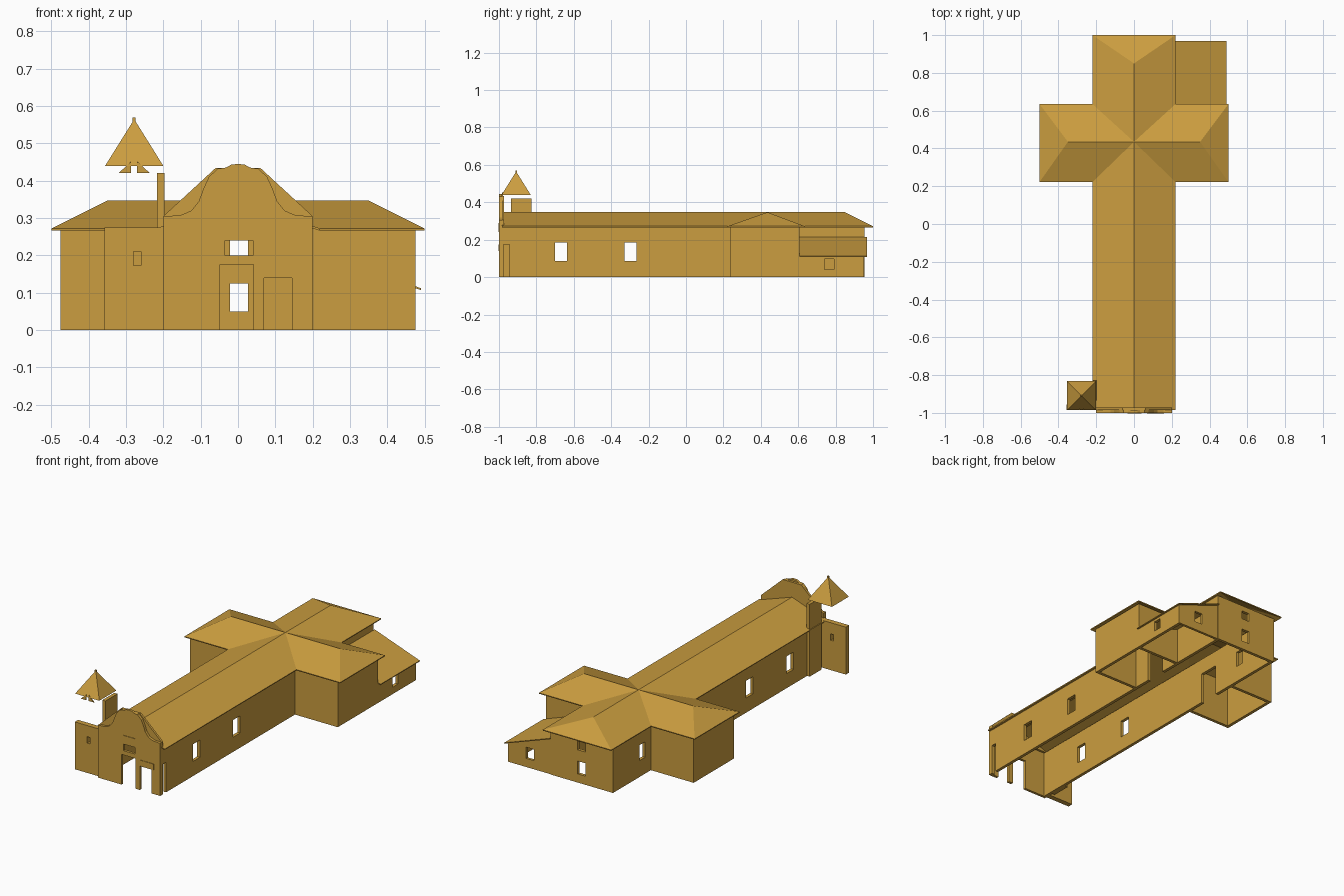
import bpy
import bmesh
from math import pi
from mathutils import Matrix, Vector

old = bpy.data.objects.get("Cube")
if old:
    bpy.data.objects.remove(old)

ochre = bpy.data.materials.new("ochre_adobe")
ochre.use_nodes = True
COLOUR = (0.60, 0.34, 0.05, 1)
ochre.diffuse_color = COLOUR
ochre.node_tree.nodes["Principled BSDF"].inputs["Base Color"].default_value = COLOUR


def finish(name, bm):
    bmesh.ops.recalc_face_normals(bm, faces=bm.faces)
    mesh = bpy.data.meshes.new(name)
    bm.to_mesh(mesh)
    bm.free()
    mesh.materials.append(ochre)
    obj = bpy.data.objects.new(name, mesh)
    bpy.context.collection.objects.link(obj)
    return obj


def cut(obj, holes):
    """Cut box-shaped openings, each given as (x0, x1, y0, y1, z0, z1)."""
    for hole in holes:
        cutter = box("cutter", *hole)
        cutter.hide_render = True
        mod = obj.modifiers.new("opening", "BOOLEAN")
        mod.operation = "DIFFERENCE"
        mod.solver = "EXACT"
        mod.object = cutter
        bpy.context.view_layer.objects.active = obj
        bpy.ops.object.modifier_apply(modifier=mod.name)
        bpy.data.objects.remove(cutter)
    return obj


def box(name, x0, x1, y0, y1, z0, z1, holes=()):
    bm = bmesh.new()
    bmesh.ops.create_cube(bm, size=1)
    for v in bm.verts:
        v.co = ((x0 + x1) / 2 + v.co.x * (x1 - x0),
                (y0 + y1) / 2 + v.co.y * (y1 - y0),
                (z0 + z1) / 2 + v.co.z * (z1 - z0))
    return cut(finish(name, bm), holes)


def slab(name, outline, y0, y1, holes=()):
    """Extrude an (x, z) outline from y0 to y1."""
    bm = bmesh.new()
    face = bm.faces.new([bm.verts.new((x, y0, z)) for x, z in outline])
    new = bmesh.ops.extrude_face_region(bm, geom=[face])["geom"]
    bmesh.ops.translate(bm, vec=(0, y1 - y0, 0),
                        verts=[g for g in new if isinstance(g, bmesh.types.BMVert)])
    return cut(finish(name, bm), holes)


def mirrored(half):
    return half + [(-x, z) for x, z in reversed(half) if x > 0]


T = 0.018      # wall thickness
EAVE = 0.272
RIDGE = 0.347
NAVE = 0.2     # half width of the nave
WING = 0.475   # half width across the transept
FRONT, BACK = -0.985, 0.955
CROSS0, CROSS1 = 0.237, 0.608

# Nave and chancel side walls, with windows and inner doorways
for side, label in ((1, "left"), (-1, "right")):
    xs = sorted((side * NAVE, side * (NAVE - T)))
    reach = (xs[0] - 0.03, xs[1] + 0.03)
    openings = [(*reach, -0.70, -0.635, 0.085, 0.185),
                (*reach, -0.33, -0.265, 0.085, 0.185),
                (*reach, 0.36, 0.48, -0.01, 0.18)]
    if side > 0:
        openings.append((*reach, -0.975, -0.945, -0.01, 0.175))
    else:
        openings.append((*reach, 0.66, 0.71, 0.095, 0.185))
    box(label + "_nave_wall", *xs, FRONT, BACK, 0, EAVE, openings)

    # Transept arm
    xe = sorted((side * WING, side * (WING - T)))
    box(label + "_transept_end_wall", *xe, CROSS0, CROSS1, 0, EAVE)
    xa = sorted((side * NAVE, side * (WING - T)))
    box(label + "_transept_front_wall", *xa, CROSS0, CROSS0 + T, 0, EAVE)
    box(label + "_transept_back_wall", *xa, CROSS1 - T, CROSS1, 0, EAVE)

box("chancel_back_wall", T - NAVE, NAVE - T, BACK - T, BACK, 0, EAVE,
    [(-0.022, 0.027, 0.9, 1, 0.05, 0.125), (-0.022, 0.027, 0.9, 1, 0.19, 0.24)])

# Cross-shaped hipped roof with overhanging eaves
bm = bmesh.new()
EX, EY0, EY1, MID = 0.22, 0.222, 0.635, 0.435
centre = bm.verts.new((0, MID, RIDGE))
front_ridge = bm.verts.new((0, FRONT, RIDGE))
back_ridge = bm.verts.new((0, 0.85, RIDGE))
back_corners = []
for s in (1, -1):
    def eave(x, y, z=EAVE):
        return bm.verts.new((s * x, y, z))
    front_eave, back_eave = eave(EX, FRONT), eave(EX, 1.0)
    valley0, valley1 = eave(EX, EY0), eave(EX, EY1)
    tip0, tip1 = eave(0.5, EY0), eave(0.5, EY1)
    arm_ridge = eave(0.35, MID, RIDGE)
    for corners in ((front_ridge, front_eave, valley0, centre),
                    (centre, valley0, tip0, arm_ridge),
                    (arm_ridge, tip0, tip1),
                    (centre, arm_ridge, tip1, valley1),
                    (centre, valley1, back_eave, back_ridge)):
        bm.faces.new(corners)
    back_corners.append(back_eave)
bm.faces.new((back_ridge, *back_corners))
roof = finish("cross_roof", bm)
if roof.data.polygons[0].normal.z < 0:
    roof.data.flip_normals()
shell = roof.modifiers.new("thickness", "SOLIDIFY")
shell.thickness = 0.006
shell.offset = -1

# Lean-to annex behind the left transept arm
slope = [(NAVE, 0), (WING, 0), (WING, 0.112), (NAVE, 0.212)]
slab("annex_back_wall", slope, BACK - T, BACK - 0.003,
     [(0.31, 0.36, 0.9, 1, 0.05, 0.115)])
box("annex_side_wall", WING - T, WING, CROSS1, BACK - T, 0, 0.112,
    [(0.4, 0.5, 0.74, 0.79, 0.04, 0.098)])
slab("annex_roof", [(NAVE, 0.215), (0.49, 0.112), (0.49, 0.107), (NAVE, 0.209)],
     CROSS1, 0.968)

# Curved front with entrance, side opening and choir window
curve = [(NAVE, 0), (NAVE, 0.305), (0.155, 0.307), (0.125, 0.32), (0.105, 0.345),
         (0.092, 0.38), (0.078, 0.41), (0.055, 0.432), (0.032, 0.435),
         (0.018, 0.443), (0, 0.445)]
slab("facade", mirrored(curve), -1.0, FRONT,
     [(-0.048, 0.042, -1.1, -0.9, -0.01, 0.175),
      (0.07, 0.145, -1.1, -0.9, -0.01, 0.14),
      (-0.035, 0.04, -1.1, -0.9, 0.2, 0.24)])
slab("gable_backing", mirrored([(NAVE, EAVE), (NAVE, 0.305), (0.06, 0.434)]),
     FRONT, -0.972)
box("choir_window_panel", -0.035, 0.04, -1.003, -1.0, 0.24, 0.29)
box("side_opening_lintel", 0.07, 0.16, -1.003, -1.0, 0.14, 0.175)

# Bell wall beside the front, and the tower pier behind it
box("bell_wall", -0.358, -NAVE, FRONT, -0.955, 0, 0.275,
    [(-0.28, -0.26, -1.1, -0.9, 0.173, 0.21)])
box("tower_pier", -0.217, -0.197, -0.935, -0.825, 0, 0.42)

# Floating pyramid cap of the tower
bm = bmesh.new()
spin = Matrix.Translation(Vector((-0.278, -0.908, 0.5))) @ Matrix.Rotation(pi / 4, 4, "Z")
bmesh.ops.create_cone(bm, cap_ends=True, segments=4, radius1=0.11, radius2=0.004,
                      depth=0.12, matrix=spin)
finish("tower_cap", bm)
box("cap_finial", -0.282, -0.274, -0.912, -0.904, 0.55, 0.569)
for s in (-1, 1):
    slab("cap_bracket", [(-0.278 + s * x, z) for x, z in
                         ((0.008, 0.42), (0.042, 0.42), (0.008, 0.452))],
         -0.985, -0.979)
